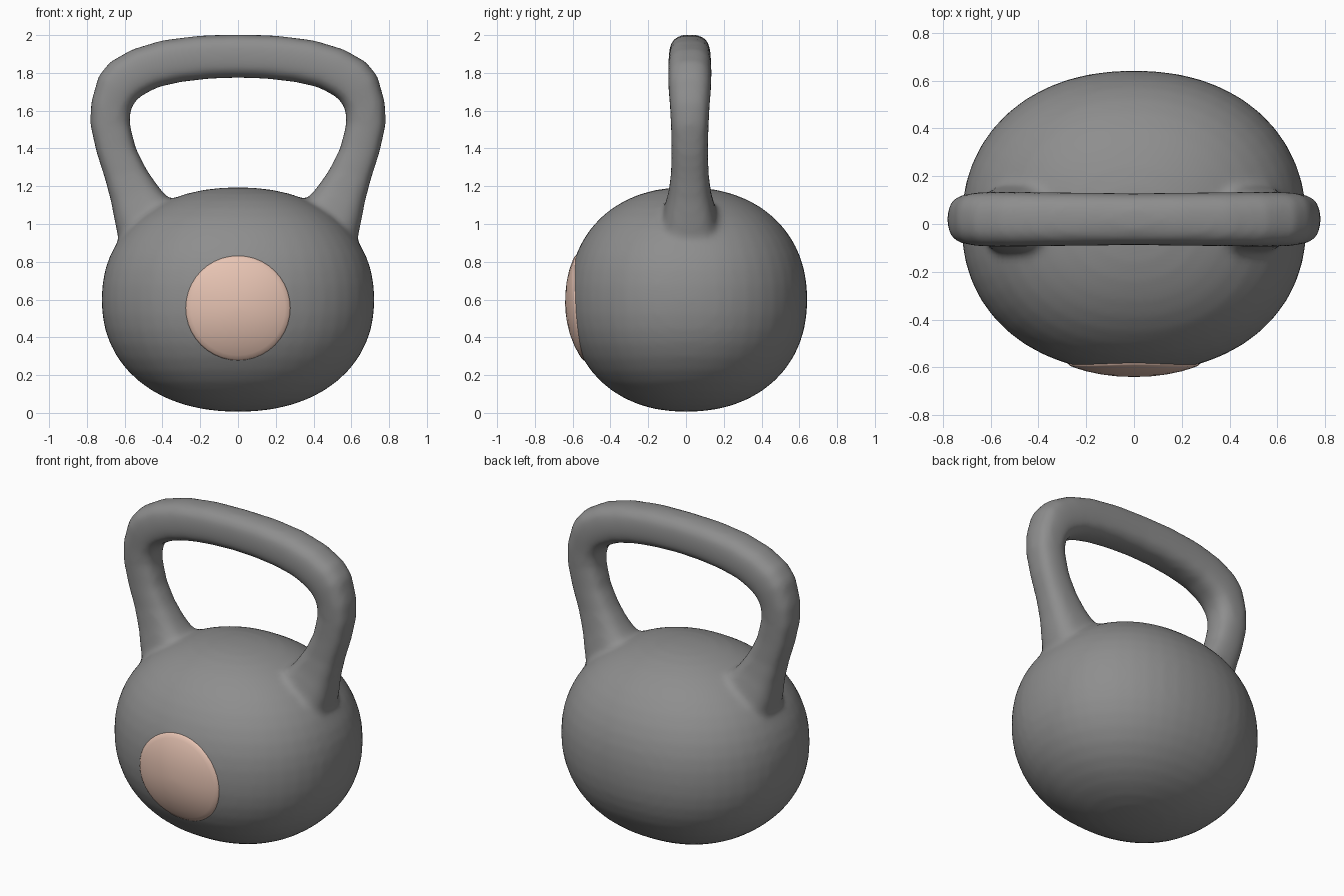
import bpy, bmesh, math

if "Cube" in bpy.data.objects:
    bpy.data.objects.remove(bpy.data.objects["Cube"])

CENTRE_Z, RX, RY_BACK, RY_FRONT, RZ = 0.6, 0.722, 0.642, 0.622, 0.594
POWER = 2.18  # slightly fuller than a true ellipsoid


def material(name, colour):
    mat = bpy.data.materials.new(name)
    mat.diffuse_color = (*colour, 1)
    mat.use_nodes = True
    mat.node_tree.nodes["Principled BSDF"].inputs["Base Color"].default_value = mat.diffuse_color
    return mat


def mesh_object(name, bm, mat):
    bmesh.ops.recalc_face_normals(bm, faces=bm.faces)
    for f in bm.faces:
        f.smooth = True
    me = bpy.data.meshes.new(name)
    bm.to_mesh(me)
    bm.free()
    me.materials.append(mat)
    ob = bpy.data.objects.new(name, me)
    bpy.context.collection.objects.link(ob)
    return ob


def loft(bm, rings):
    """Skin a list of closed point rings with quads, capping both ends."""
    loops = [[bm.verts.new(p) for p in ring] for ring in rings]
    for a, b in zip(loops, loops[1:]):
        n = len(a)
        for i in range(n):
            bm.faces.new((a[i], a[(i + 1) % n], b[(i + 1) % n], b[i]))
    bm.faces.new(loops[0])
    bm.faces.new(loops[-1])


# Ball of the weight, a slightly boxy squashed sphere
bm = bmesh.new()
bmesh.ops.create_uvsphere(bm, u_segments=48, v_segments=24, radius=1)
for v in bm.verts:
    k = sum(abs(c) ** POWER for c in v.co) ** (-1 / POWER)
    ry = RY_BACK if v.co.y > 0 else RY_FRONT
    v.co = (v.co.x * k * RX, v.co.y * k * ry, v.co.z * k * RZ + CENTRE_Z)

# Handle: outer x, outer z, inner x, inner z, half depth, from base to top centre
half = [
    (0.58, 0.80, 0.28, 1.00, 0.15), (0.635, 0.93, 0.35, 1.125, 0.148),
    (0.652, 1.01, 0.39, 1.16, 0.132), (0.673, 1.12, 0.43, 1.21, 0.113),
    (0.705, 1.24, 0.485, 1.29, 0.10), (0.75, 1.38, 0.54, 1.40, 0.097),
    (0.781, 1.52, 0.573, 1.53, 0.10), (0.779, 1.64, 0.57, 1.60, 0.105),
    (0.738, 1.785, 0.543, 1.652, 0.113), (0.678, 1.858, 0.50, 1.685, 0.115),
    (0.56, 1.925, 0.42, 1.725, 0.115), (0.40, 1.973, 0.30, 1.752, 0.113),
    (0.20, 1.998, 0.15, 1.769, 0.111), (0.0, 2.003, 0.0, 1.774, 0.109),
]
path = half + [(-a, b, -c, d, h) for a, b, c, d, h in reversed(half[:-1])]


def section(ox, oz, ix, iz, hy, sides=24):
    """Rounded-square ring spanning from the outer to the inner point."""
    ring = []
    for i in range(sides):
        t = 2 * math.pi * i / sides
        c, s = (math.copysign(abs(f) ** 0.72, f) for f in (math.cos(t), math.sin(t)))
        k = (1 + c) / 2
        ring.append((ix + (ox - ix) * k, 0.02 + hy * s, iz + (oz - iz) * k))
    return ring


loft(bm, [section(*p) for p in path])

# Fuse ball and handle into one casting with soft joints
casting = mesh_object("weight_and_handle", bm, material("dark_grey", (0.27, 0.27, 0.27)))
fuse = casting.modifiers.new("fuse", 'REMESH')
fuse.mode = 'VOXEL'
fuse.voxel_size = 0.02
fuse.use_smooth_shade = True
soften = casting.modifiers.new("soften", 'SMOOTH')
soften.factor = 0.5
soften.iterations = 8

# Round coloured plate bulging from the front of the ball
bm = bmesh.new()
rings = []
for r, lift in [(0.02, 0.018), (0.08, 0.017), (0.14, 0.015), (0.20, 0.012),
                (0.25, 0.008), (0.27, 0.005), (0.277, 0.0), (0.277, -0.03)]:
    ring = []
    for i in range(40):
        t = 2 * math.pi * i / 40
        x, z = r * math.cos(t), 0.555 + r * math.sin(t)
        rest = 1 - abs(x / RX) ** POWER - abs((z - CENTRE_Z) / RZ) ** POWER
        ring.append((x, -RY_FRONT * rest ** (1 / POWER) - lift, z))
    rings.append(ring)
loft(bm, rings)
mesh_object("front_plate", bm, material("peach", (0.8, 0.55, 0.45)))
